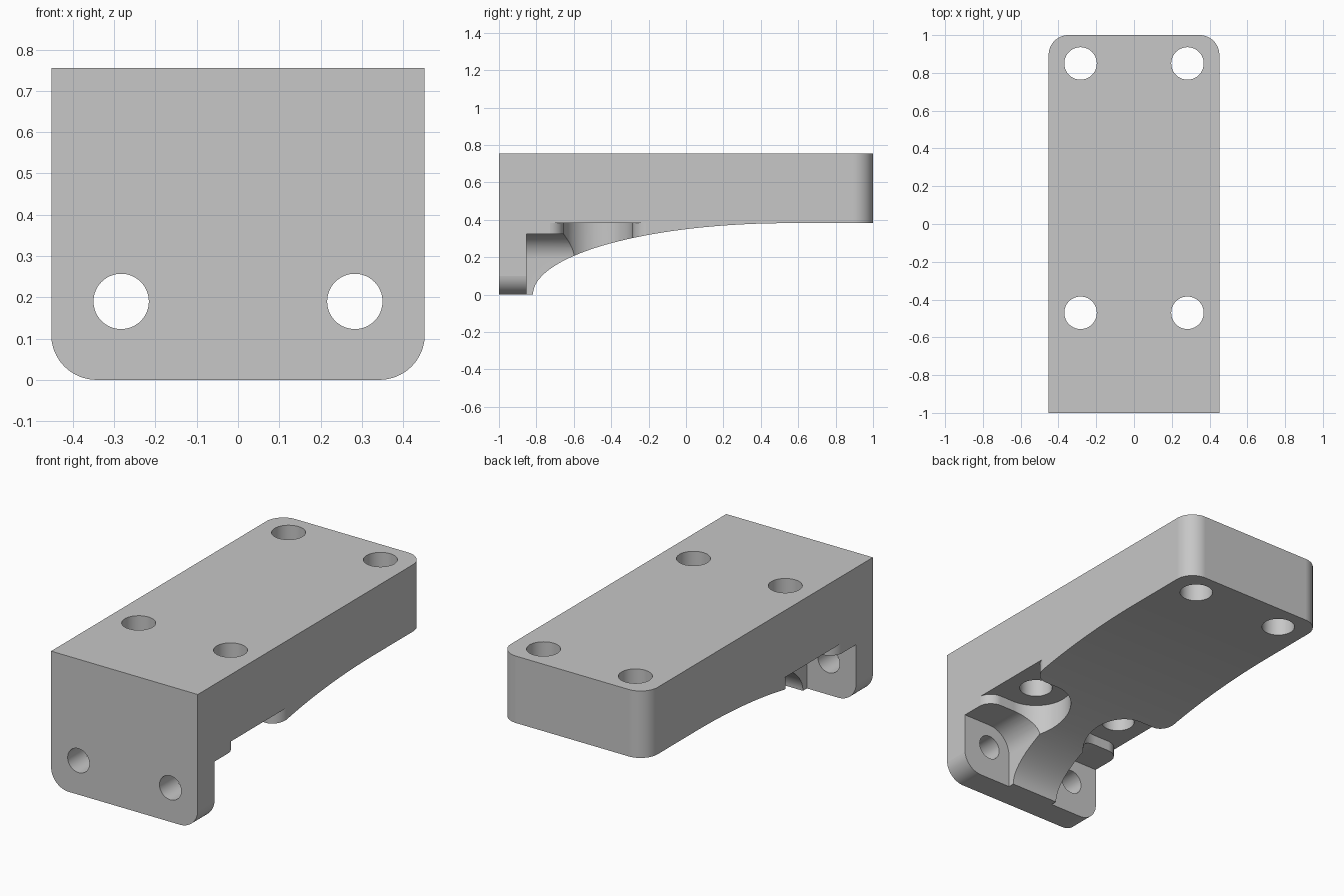
import bpy, bmesh
from math import sin, cos, radians

cube = bpy.data.objects.get("Cube")
if cube:
    bpy.data.objects.remove(cube, do_unlink=True)

grey = bpy.data.materials.new("plain_grey")
grey.use_nodes = True
colour = (0.57, 0.57, 0.57, 1)
grey.diffuse_color = colour
grey.node_tree.nodes["Principled BSDF"].inputs["Base Color"].default_value = colour


def arc(cx, cy, rx, ry, start, end, n=16):
    angles = [radians(start + (end - start) * i / n) for i in range(n + 1)]
    return [(cx + rx * cos(a), cy + ry * sin(a)) for a in angles]


def circle(cx, cy, r):
    return arc(cx, cy, r, r, 0, 360, 64)[:-1]


def prism(name, profile, axis, lo, hi):
    """Extrude a closed 2D profile along an axis."""
    place = {"X": lambda a, b, t: (t, a, b),
             "Y": lambda a, b, t: (a, t, b),
             "Z": lambda a, b, t: (a, b, t)}[axis]
    bm = bmesh.new()
    ends = [[bm.verts.new(place(a, b, t)) for a, b in profile] for t in (lo, hi)]
    n = len(profile)
    for ring in ends:
        bm.faces.new(ring)
    for i in range(n):
        j = (i + 1) % n
        bm.faces.new((ends[0][i], ends[0][j], ends[1][j], ends[1][i]))
    bmesh.ops.recalc_face_normals(bm, faces=bm.faces)
    mesh = bpy.data.meshes.new(name)
    bm.to_mesh(mesh)
    bm.free()
    mesh.materials.append(grey)
    obj = bpy.data.objects.new(name, mesh)
    bpy.context.collection.objects.link(obj)
    return obj


def apply(obj, mod):
    bpy.context.view_layer.objects.active = obj
    bpy.ops.object.modifier_apply(modifier=mod.name)


def combine(target, cutter, operation="DIFFERENCE"):
    """Apply a boolean and discard the cutter."""
    cutter.hide_render = True
    mod = target.modifiers.new("cut", "BOOLEAN")
    mod.operation = operation
    mod.solver = "EXACT"
    mod.object = cutter
    apply(target, mod)
    bpy.data.objects.remove(cutter, do_unlink=True)


W, TOP, SHELF = 0.452, 0.755, 0.382
EPS = 0.0005

# Left half: side profile with the elliptical underside
side = [(-1, -0.1), (-1, TOP), (1.1, TOP), (1.1, SHELF)]
side += arc(0.55, 0, 1.368, SHELF, 90, 180, 48) + [(-0.818, -0.1)]
bracket = prism("bracket_body", side, "X", 0, 0.6)

# Rounded rear corner in plan
r = 0.105
plan = [(-0.2, -1.2), (W, -1.2)] + arc(W - r, 1 - r, r, r, 0, 90) + [(-0.2, 1)]
combine(bracket, prism("plan_outline", plan, "Z", -0.3, 1.1), "INTERSECT")

# Rounded lower corner of the front plate
r = 0.11
front = [(-0.2, 0.9), (-0.2, 0)]
front += arc(W - r + EPS, r, r, r, 270, 360) + [(0.7, r), (0.7, 0.9)]
combine(bracket, prism("front_outline", front, "Y", -1.3, 1.3), "INTERSECT")

HX, HY, HZ = 0.283, -0.47, 0.19
PR, SR, FR = 0.185, 0.135, 0.08

# Arched slot behind the front plate
slot = [(0.6, -0.1), (0.6, HZ + SR)] + arc(HX, HZ, SR, SR, 90, 180)
slot += [(HX - SR, -0.1)]
combine(bracket, prism("slot_cutter", slot, "Y", -0.853, -0.5))

# Bolt clearance pocket opening to the side, with flared mouth
pocket = arc(HX, HY, PR, PR, 90, 270, 32)
pocket += arc(W - FR + EPS, HY - PR - FR, FR, FR, 90, 0, 14)
pocket += [(0.6, HY - PR - FR), (0.6, HY + PR + FR)]
pocket += arc(W - FR + EPS, HY + PR + FR, FR, FR, 0, -90, 14)
combine(bracket, prism("pocket_cutter", pocket, "Z", -0.2, SHELF))

# Vertical and front bolt holes
for y in (HY, 0.85):
    combine(bracket, prism("hole_cutter", circle(HX, y, 0.086), "Z", -0.2, 1))
combine(bracket, prism("hole_cutter", circle(HX, HZ, 0.067), "Y", -1.2, -0.7))

# Open the centre plane and mirror the other half
bm = bmesh.new()
bm.from_mesh(bracket.data)
centre = [f for f in bm.faces if all(abs(v.co.x) < 1e-4 for v in f.verts)]
bmesh.ops.delete(bm, geom=centre, context="FACES")
bm.to_mesh(bracket.data)
bm.free()
mirror = bracket.modifiers.new("mirror", "MIRROR")
mirror.merge_threshold = 0.0002
apply(bracket, mirror)

# Smooth the rounded parts while keeping the flats flat
bpy.ops.object.select_all(action="DESELECT")
bracket.select_set(True)
bpy.context.view_layer.objects.active = bracket
bpy.ops.object.shade_smooth_by_angle(angle=radians(30))
weighted = bracket.modifiers.new("flat_normals", "WEIGHTED_NORMAL")
weighted.keep_sharp = True
apply(bracket, weighted)
